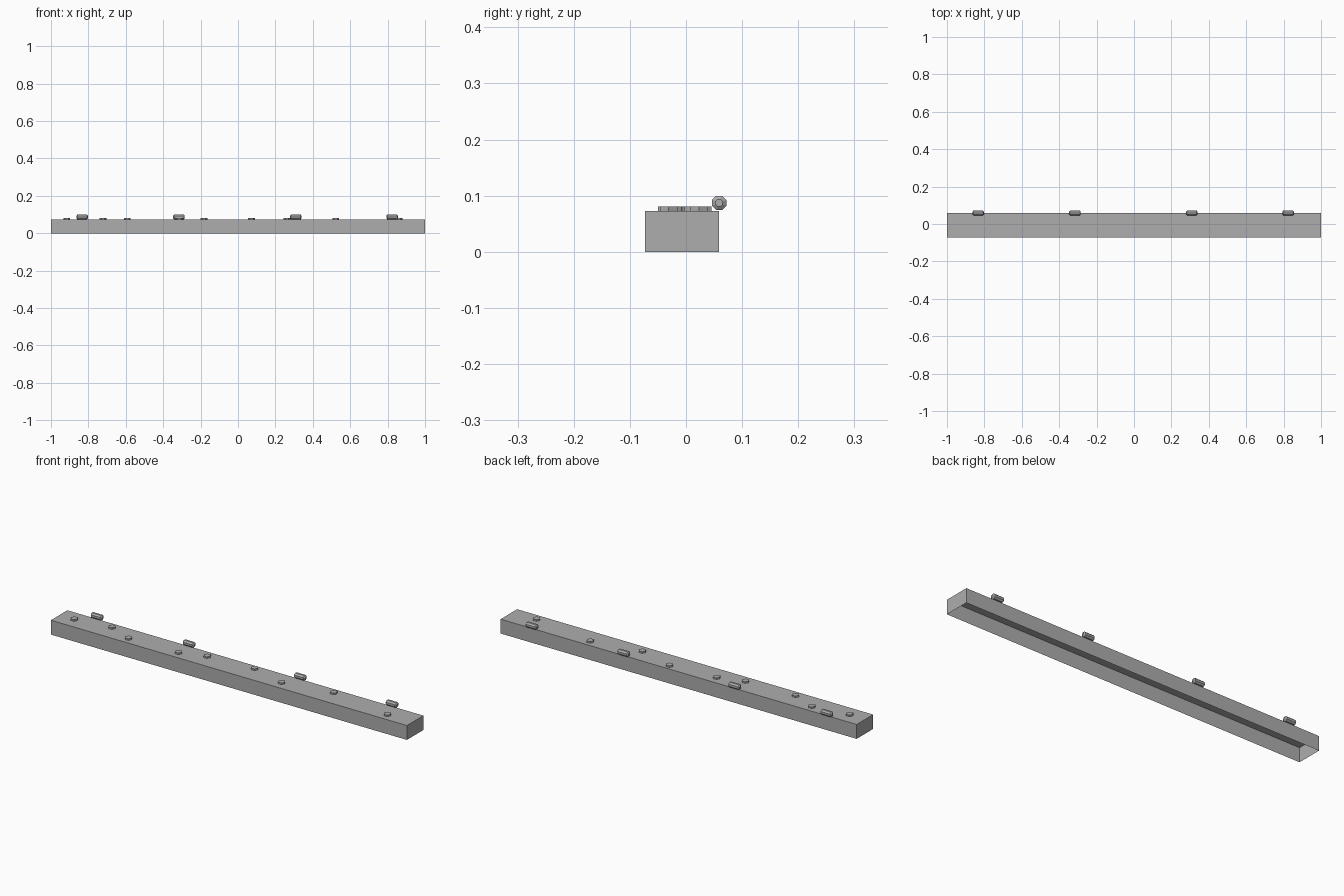
import bpy, bmesh
from math import pi
from mathutils import Matrix, Vector

cube = bpy.data.objects.get("Cube")
if cube:
    bpy.data.objects.remove(cube, do_unlink=True)

grey = bpy.data.materials.new("plain_grey")
colour = (0.42, 0.42, 0.42, 1)
grey.diffuse_color = colour
grey.use_nodes = True
grey.node_tree.nodes["Principled BSDF"].inputs["Base Color"].default_value = colour

FRONT, BACK, TOP = -0.073, 0.059, 0.073


def finish(name, bm):
    mesh = bpy.data.meshes.new(name)
    bm.to_mesh(mesh)
    bm.free()
    mesh.materials.append(grey)
    obj = bpy.data.objects.new(name, mesh)
    bpy.context.collection.objects.link(obj)
    return obj


# Long thin-walled beam, open underneath
bm = bmesh.new()
place = Matrix.Translation((0, (FRONT + BACK) / 2, TOP / 2)) @ Matrix.Diagonal((2, BACK - FRONT, TOP, 1))
bmesh.ops.create_cube(bm, size=1, matrix=place)
bmesh.ops.delete(bm, geom=[f for f in bm.faces if f.normal.z < -0.5], context='FACES')
finish("beam", bm)


# Hexagonal bolt heads scattered along the top
def bolt(index, x, y):
    bm = bmesh.new()
    bmesh.ops.create_cone(bm, cap_ends=True, segments=6, radius1=0.018, radius2=0.018,
                          depth=0.009, matrix=Matrix.Translation((x, y, TOP + 0.0035))
                          @ Matrix.Rotation(pi / 2, 4, 'Z'))
    finish(f"bolt_{index}", bm)


bolts = [(-0.915, -0.007), (-0.722, 0.021), (-0.592, -0.034), (-0.314, -0.028),
         (-0.182, 0.013), (0.072, 0.03), (0.262, -0.024), (0.522, 0.023), (0.861, -0.031)]
for i, (x, y) in enumerate(bolts):
    bolt(i + 1, x, y)


# Eight-sided hinge barrels with bevelled ends along the back edge
def hinge(index, x):
    bm = bmesh.new()
    rings = []
    for offset, radius in ((-0.031, 0.007), (-0.026, 0.0138), (0.026, 0.0138), (0.031, 0.007)):
        place = (Matrix.Translation((x + offset, BACK, TOP + 0.014))
                 @ Matrix.Rotation(pi / 2, 4, 'Y') @ Matrix.Rotation(pi / 8, 4, 'Z'))
        ring = bmesh.ops.create_circle(bm, segments=8, radius=radius, matrix=place)["verts"]
        rings.append(ring)
    for a, b in zip(rings, rings[1:]):
        for k in range(8):
            n = (k + 1) % 8
            bm.faces.new((a[k], a[n], b[n], b[k]))
    bm.faces.new(rings[0])
    bm.faces.new(rings[-1])
    bmesh.ops.recalc_face_normals(bm, faces=bm.faces[:])
    finish(f"hinge_{index}", bm)


for i, x in enumerate((-0.833, -0.316, 0.309, 0.824)):
    hinge(i + 1, x)
